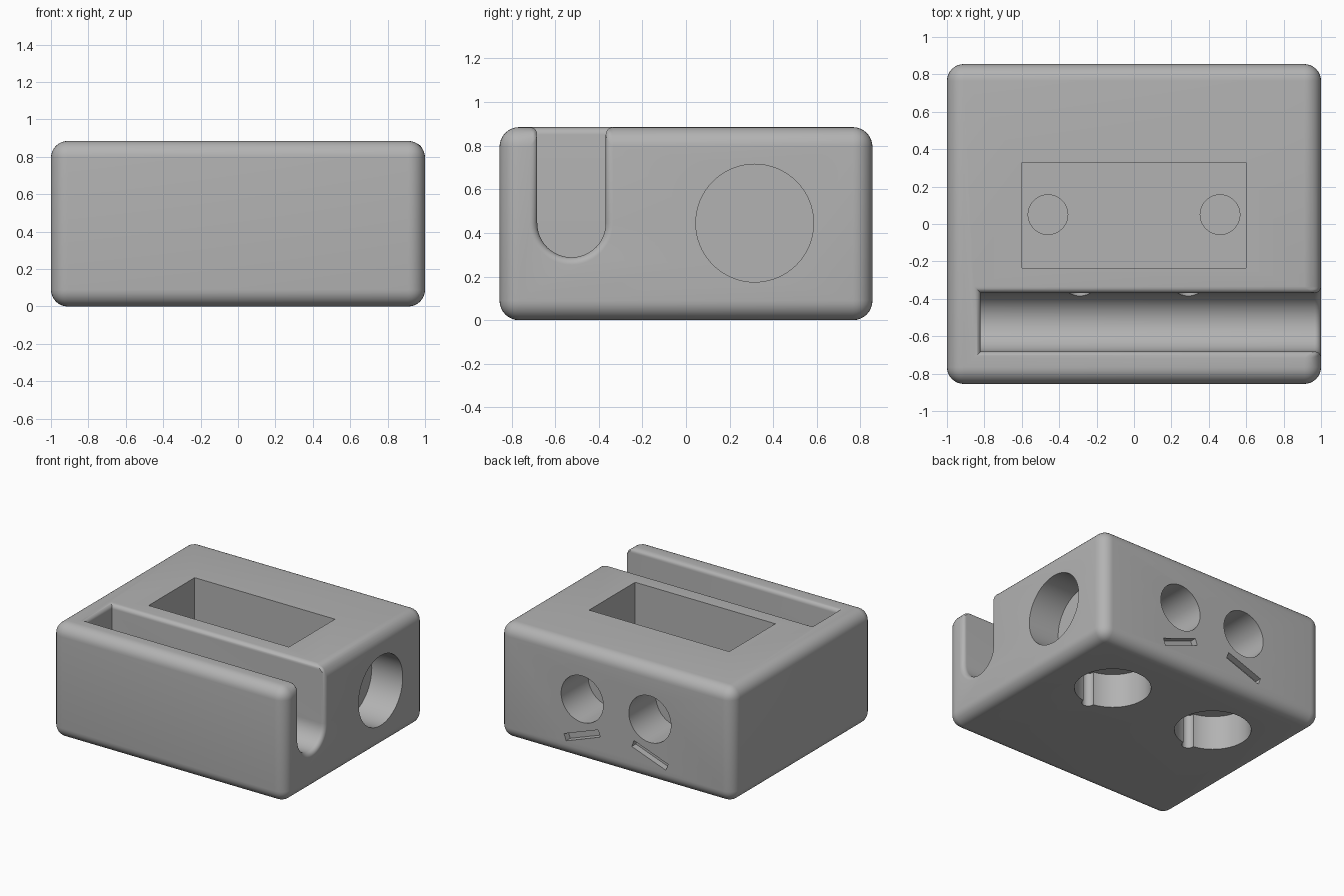
import bpy
import bmesh
from math import radians, pi
from mathutils import Matrix, Vector

old = bpy.data.objects.get("Cube")
if old:
    bpy.data.objects.remove(old, do_unlink=True)

WIDTH, DEPTH, HEIGHT = 2.0, 1.71, 0.885
BACK = DEPTH / 2
MAGNET_R, MAGNET_DEPTH = 0.27, 0.265

grey = bpy.data.materials.new("plain_grey")
grey.use_nodes = True
grey.diffuse_color = (0.45, 0.45, 0.45, 1)
grey.node_tree.nodes["Principled BSDF"].inputs["Base Color"].default_value = (0.45, 0.45, 0.45, 1)


def add_mesh(name, bm):
    mesh = bpy.data.meshes.new(name)
    bm.to_mesh(mesh)
    bm.free()
    mesh.materials.append(grey)
    obj = bpy.data.objects.new(name, mesh)
    bpy.context.collection.objects.link(obj)
    return obj


def box(name, low, high, tilt=0.0):
    """Box between two corners, optionally tilted about the y axis."""
    low, high = Vector(low), Vector(high)
    bm = bmesh.new()
    place = (Matrix.Translation((low + high) / 2) @ Matrix.Rotation(tilt, 4, "Y")
             @ Matrix.Diagonal((*(high - low), 1)))
    bmesh.ops.create_cube(bm, size=1, matrix=place)
    return add_mesh(name, bm)


def rod(name, start, end, radius, sides=64):
    """Cylinder from one point to another."""
    start, end = Vector(start), Vector(end)
    axis = end - start
    bm = bmesh.new()
    place = Matrix.Translation((start + end) / 2) @ axis.to_track_quat("Z", "Y").to_matrix().to_4x4()
    bmesh.ops.create_cone(bm, cap_ends=True, segments=sides, radius1=radius, radius2=radius,
                          depth=axis.length, matrix=place)
    return add_mesh(name, bm)


def apply(obj, mod):
    with bpy.context.temp_override(object=obj, active_object=obj):
        bpy.ops.object.modifier_apply(modifier=mod.name)


def cut(obj, cutter):
    cutter.hide_render = True
    mod = obj.modifiers.new("cut", "BOOLEAN")
    mod.operation = "DIFFERENCE"
    mod.solver = "EXACT"
    mod.object = cutter
    apply(obj, mod)
    bpy.data.objects.remove(cutter, do_unlink=True)


# Block
body = box("holder_block", (-WIDTH / 2, -BACK, 0), (WIDTH / 2, BACK, HEIGHT))

# Round-bottomed slot, open at the top and at one end
slot_y, slot_z, slot_r, slot_end = -0.525, 0.445, 0.157, -0.82
bm = bmesh.new()
outline = [(slot_y + slot_r, 1.2), (slot_y - slot_r, 1.2)]
for i in range(25):
    turn = Matrix.Rotation(pi * i / 24, 2) @ Vector((-slot_r, 0))
    outline.append((slot_y + turn.x, slot_z + turn.y))
face = bm.faces.new([bm.verts.new((slot_end, y, z)) for y, z in outline])
side = bmesh.ops.extrude_face_region(bm, geom=[face])["geom"]
bmesh.ops.translate(bm, vec=(2.2, 0, 0), verts=[v for v in side if isinstance(v, bmesh.types.BMVert)])
bmesh.ops.recalc_face_normals(bm, faces=bm.faces)
cut(body, add_mesh("slot_cutter", bm))

# Large rounding on the outer edges, small rounding on the slot rim
half = Vector((WIDTH / 2, BACK, HEIGHT / 2))


def is_outer(f):
    c = f.calc_center_median() - Vector((0, 0, HEIGHT / 2))
    return any(abs(f.normal[k]) > 0.99 and abs(abs(c[k]) - half[k]) < 0.002 for k in range(3))


bm = bmesh.new()
bm.from_mesh(body.data)
bm.normal_update()
weight = bm.edges.layers.float.new("bevel_weight_edge")
for e in bm.edges:
    outer = sum(is_outer(f) for f in e.link_faces)
    if e.calc_face_angle(0) > 0.5:
        e[weight] = (0, 0.38, 1)[outer]
bm.to_mesh(body.data)
bm.free()
bevel = body.modifiers.new("rounding", "BEVEL")
bevel.limit_method = "WEIGHT"
bevel.width = 0.09
bevel.segments = 8
apply(body, bevel)

# Pocket in the top
floor = 0.35
cut(body, box("pocket_cutter", (-0.6, -0.235, floor), (0.6, 0.328, 1.2)))

# Round recess in the right end
cut(body, rod("end_recess_cutter", (WIDTH / 2 - MAGNET_DEPTH, 0.315, 0.445), (1.2, 0.315, 0.445), MAGNET_R))

for s in (-1, 1):
    # Round recesses in the underside, each with a small groove in its wall
    x = 0.46 * s
    cut(body, rod("base_recess_cutter", (x, 0.315, -0.2), (x, 0.315, MAGNET_DEPTH), MAGNET_R))
    cut(body, rod("groove_cutter", (x, 0.045, -0.2), (x, 0.045, MAGNET_DEPTH - 0.002), 0.045, 24))
    # Shallow seats in the pocket floor
    cut(body, rod("seat_cutter", (x, 0.05, floor - 0.04), (x, 0.05, floor + 0.1), 0.106, 48))
    # Back holes, slanted slits below them, and wire holes from pocket to slot
    x = 0.29 * s
    cut(body, rod("back_hole_cutter", (x, BACK - 0.33, 0.48), (x, BACK + 0.2, 0.48), 0.18))
    cut(body, box("slit_cutter", (x - 0.155, BACK - 0.05, 0.173), (x + 0.155, BACK + 0.1, 0.227),
                  radians(20) * s))
    cut(body, rod("wire_hole_cutter", (x, -0.45, 0.43), (x, -0.15, 0.43), 0.055, 32))

# Smooth rounding with crisp edges
for o in bpy.context.selected_objects:
    o.select_set(False)
body.select_set(True)
bpy.context.view_layer.objects.active = body
bpy.ops.object.shade_smooth_by_angle(angle=radians(30))
